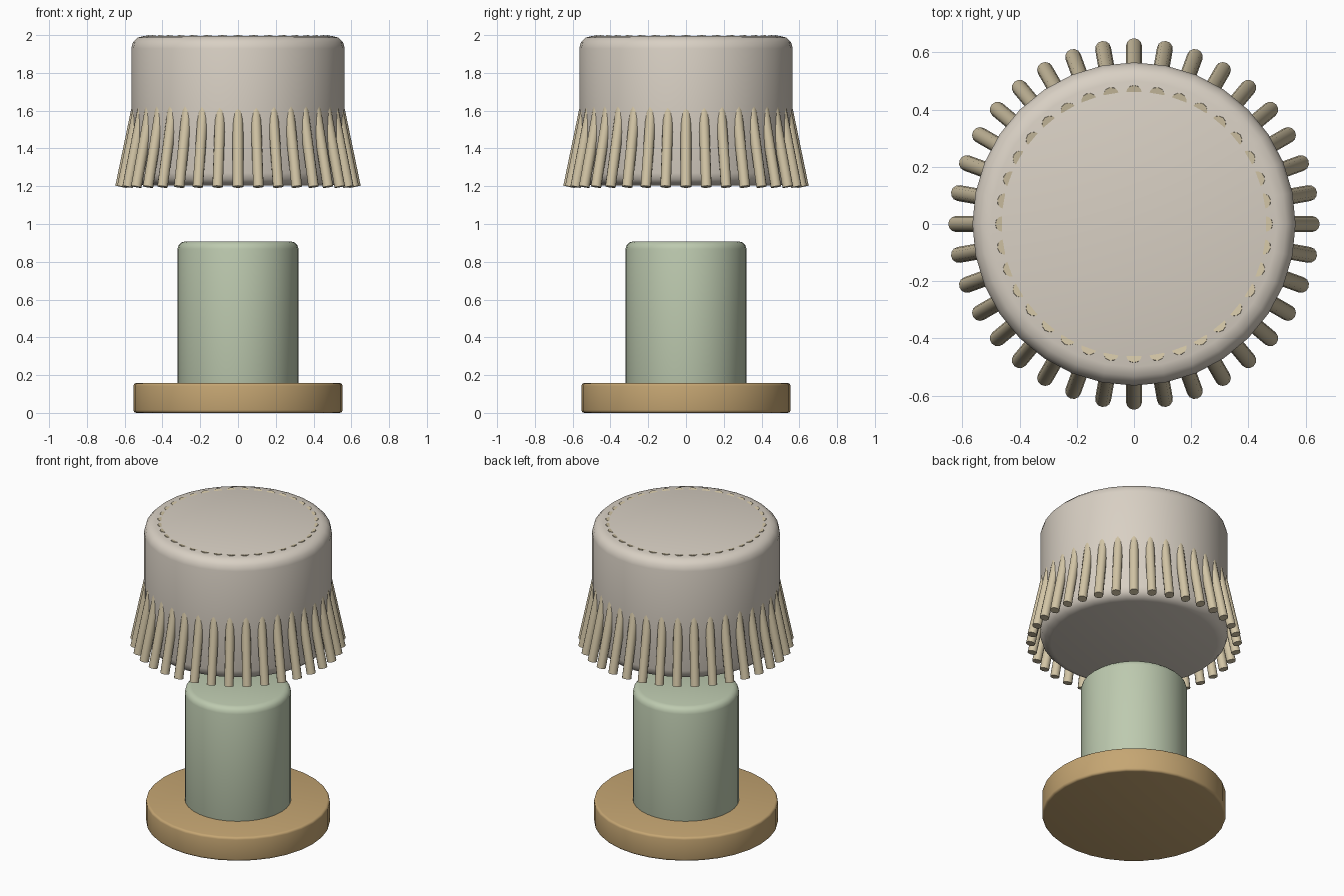
import bpy, math
from mathutils import Vector

if "Cube" in bpy.data.objects:
    bpy.data.objects.remove(bpy.data.objects["Cube"])


def material(name, rgb):
    m = bpy.data.materials.new(name)
    m.diffuse_color = (*rgb, 1)
    m.use_nodes = True
    m.node_tree.nodes["Principled BSDF"].inputs["Base Color"].default_value = m.diffuse_color
    return m


WOOD = material("tan wood", (0.56, 0.38, 0.17))
GREEN = material("sage green", (0.51, 0.59, 0.43))
FABRIC = material("warm grey fabric", (0.69, 0.63, 0.55))
FRINGE = material("cream fringe", (0.65, 0.56, 0.38))


def disc(name, radius, z0, z1, bevel, mat, sides=32):
    """Upright cylinder with rounded rims."""
    bpy.ops.mesh.primitive_cylinder_add(vertices=sides, radius=radius, depth=z1 - z0,
                                        location=(0, 0, (z0 + z1) / 2))
    ob = bpy.context.object
    ob.name = name
    ob.data.materials.append(mat)
    mod = ob.modifiers.new("rounded rim", 'BEVEL')
    mod.width = bevel
    mod.segments = 3
    mod.limit_method = 'ANGLE'
    mod.angle_limit = math.radians(40)
    bpy.ops.object.modifier_apply(modifier=mod.name)
    bpy.ops.object.shade_smooth_by_angle(angle=math.radians(40))
    return ob


# base, post and floating shade
disc("base", 0.553, 0.0, 0.158, 0.015, WOOD)
disc("post", 0.32, 0.10, 0.908, 0.04, GREEN)
disc("shade", 0.565, 1.205, 1.995, 0.065, FABRIC)

# slanted fringe rods poking through the shade all around
COUNT = 36
for i in range(COUNT):
    a = 2 * math.pi * i / COUNT
    out = Vector((math.cos(a), math.sin(a), 0))
    top = out * 0.457 + Vector((0, 0, 1.994))
    bottom = out * 0.622 + Vector((0, 0, 1.197))
    axis = top - bottom
    bpy.ops.mesh.primitive_cylinder_add(vertices=12, radius=0.028, depth=axis.length,
                                        location=(top + bottom) / 2)
    rod = bpy.context.object
    rod.name = f"fringe_rod_{i + 1}"
    rod.rotation_euler = axis.to_track_quat('Z', 'Y').to_euler()
    rod.data.materials.append(FRINGE)
    bpy.ops.object.shade_smooth_by_angle(angle=math.radians(40))
